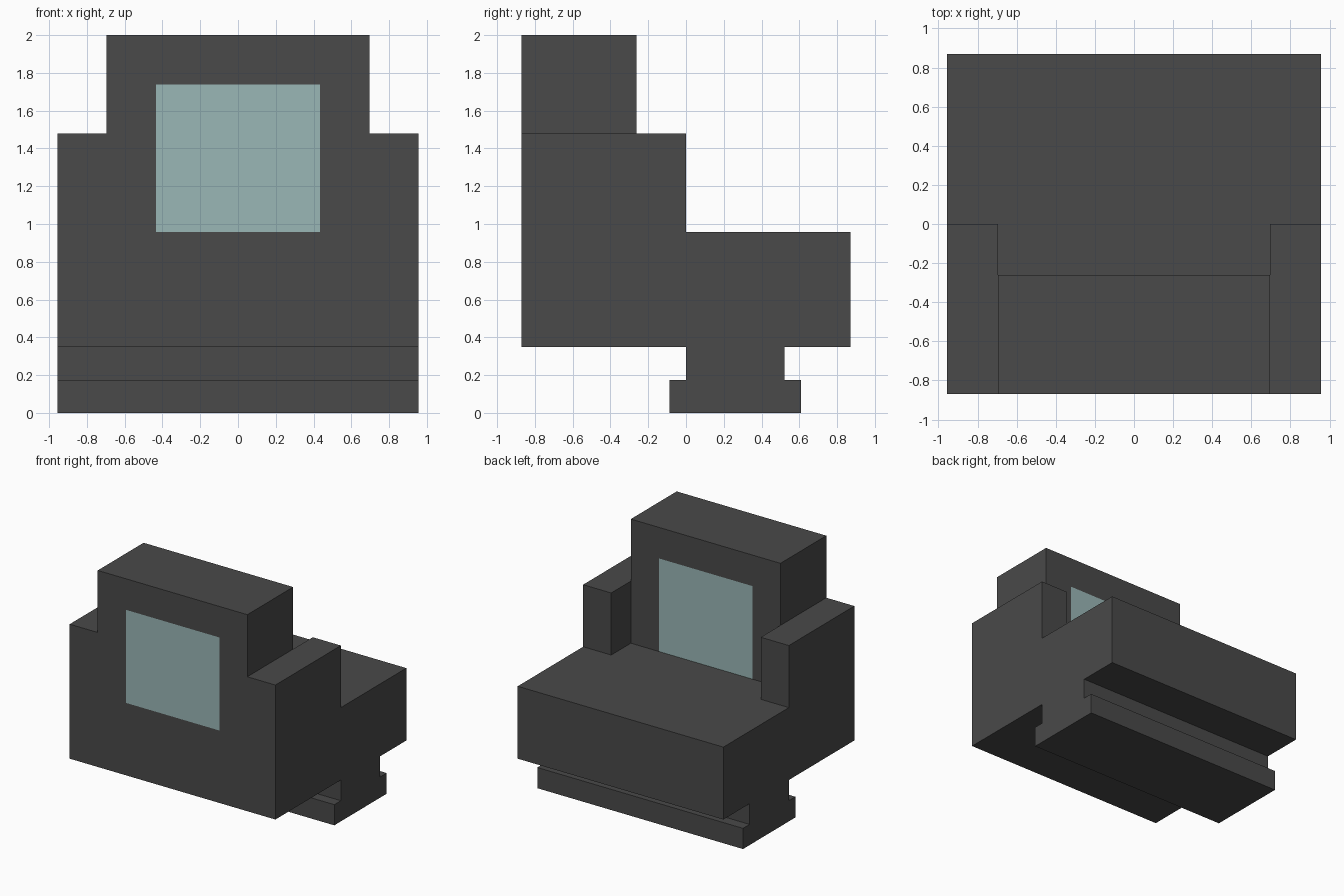
import bpy
import bmesh
from mathutils import Vector

if "Cube" in bpy.data.objects:
    bpy.data.objects.remove(bpy.data.objects["Cube"])

U = 2 / 23  # the model sits on a regular grid, 23 units tall


def material(name, rgb):
    m = bpy.data.materials.new(name)
    m.diffuse_color = (*rgb, 1)
    m.use_nodes = True
    m.node_tree.nodes["Principled BSDF"].inputs["Base Color"].default_value = m.diffuse_color
    return m


DARK = material("dark_housing", (0.067, 0.067, 0.067))
GLASS = material("tinted_glass", (0.323, 0.474, 0.468))


def extrude(name, profile, axis, start, end, mat):
    """Extrude a closed profile: (y, z) points along x, or (x, z) points along y."""
    def place(p, d):
        return Vector((d, *p) if axis == "x" else (p[0], d, p[1])) * U

    bm = bmesh.new()
    face = bm.faces.new([bm.verts.new(place(p, start)) for p in profile])
    moved = bmesh.ops.extrude_face_region(bm, geom=[face], use_keep_orig=True)["geom"]
    offset = place((0, 0), end - start)
    bmesh.ops.translate(bm, vec=offset,
                        verts=[g for g in moved if isinstance(g, bmesh.types.BMVert)])
    bmesh.ops.recalc_face_normals(bm, faces=bm.faces)
    mesh = bpy.data.meshes.new(name)
    bm.to_mesh(mesh)
    bm.free()
    mesh.materials.append(mat)
    obj = bpy.data.objects.new(name, mesh)
    bpy.context.collection.objects.link(obj)
    return obj


def rect(a0, b0, a1, b1):
    return [(a0, b0), (a1, b0), (a1, b1), (a0, b1)]


# Main body with the T-shaped mounting rail underneath
extrude("body_and_rail", [
    (-10, 4), (0, 4), (0, 2), (-1, 2), (-1, 0), (7, 0), (7, 2),
    (6, 2), (6, 4), (10, 4), (10, 11), (-10, 11)], "x", -11, 11, DARK)

# Window frame: an arch standing on the body
extrude("window_frame", [
    (-8, 11), (-5, 11), (-5, 20), (5, 20), (5, 11), (8, 11),
    (8, 23), (-8, 23)], "y", -10, -3, DARK)

# Guards on both sides of the frame
for side, label in ((-1, "left"), (1, "right")):
    extrude(label + "_guard", rect(-10, 11, 0, 17), "x", side * 8, side * 11, DARK)

# Glass block flush with the front and back of the frame
extrude("window_glass", rect(-5, 11, 5, 20), "y", -10, -3, GLASS)
